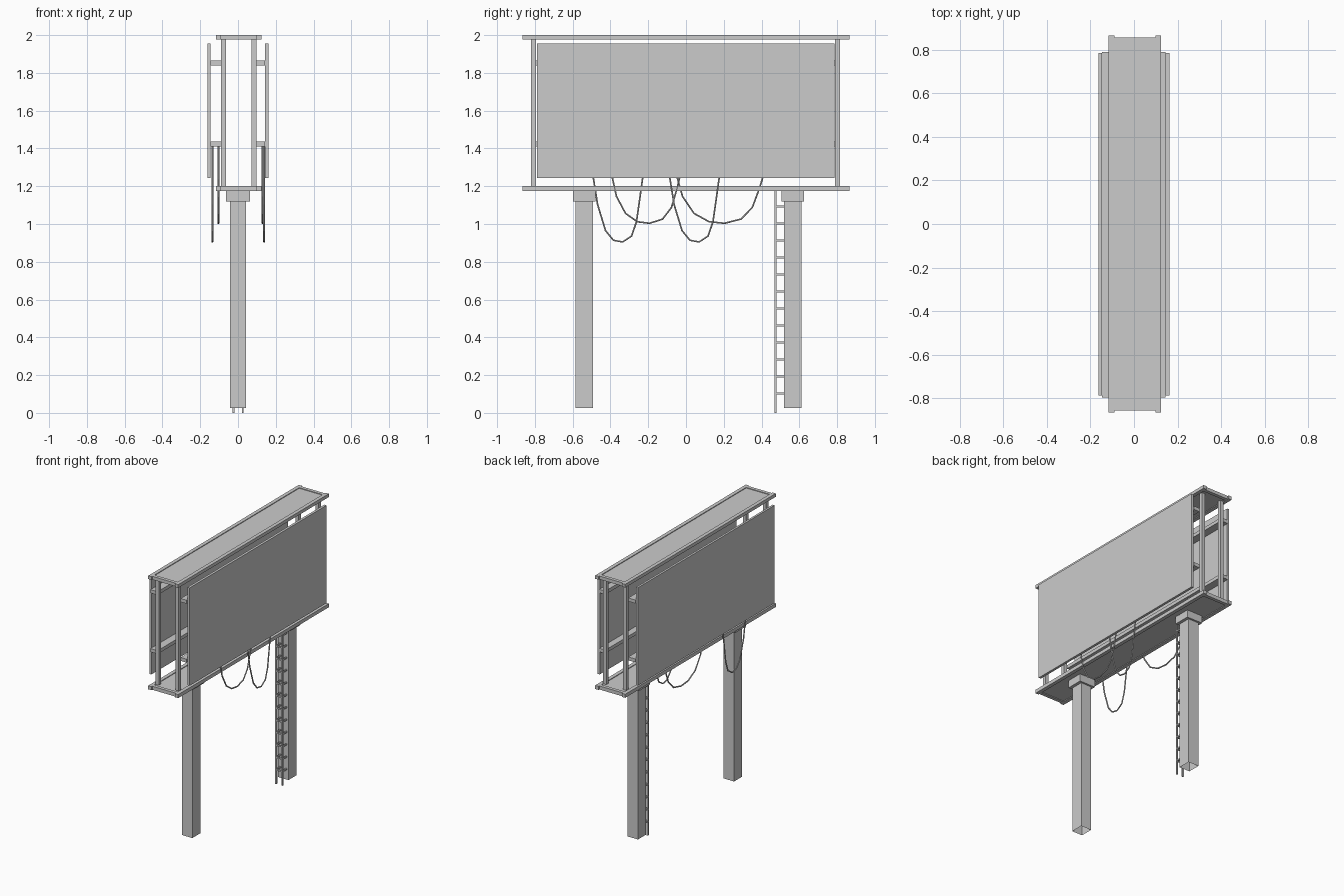
import bpy, bmesh

if "Cube" in bpy.data.objects:
    bpy.data.objects.remove(bpy.data.objects["Cube"])


def box(bm, x0, x1, y0, y1, z0, z1, open_bottom=False):
    v = [bm.verts.new((x, y, z)) for z in (z0, z1)
         for x, y in ((x0, y0), (x1, y0), (x1, y1), (x0, y1))]
    for i in range(4):
        j = (i + 1) % 4
        bm.faces.new((v[i], v[j], v[j + 4], v[i + 4]))
    bm.faces.new(v[4:])
    if not open_bottom:
        bm.faces.new(v[3::-1])


def part(name, boxes, open_bottom=False):
    bm = bmesh.new()
    for b in boxes:
        box(bm, *b, open_bottom=open_bottom)
    me = bpy.data.meshes.new(name)
    bm.to_mesh(me)
    bm.free()
    ob = bpy.data.objects.new(name, me)
    bpy.context.collection.objects.link(ob)
    return ob


CX = 0.004  # frame sits slightly to the right

# Top and bottom platforms: side beams, end beams and a recessed plate
for name, z0, z1 in (("bottom", 1.174, 1.2), ("top", 1.976, 2.0)):
    part(name + "_side_beams", [
        (CX + a, CX + b, -0.866, 0.866, z0, z1)
        for a, b in ((-0.121, -0.094), (0.094, 0.121))])
    part(name + "_end_beams", [
        (CX - 0.094, CX + 0.094, a, b, z0, z1)
        for a, b in ((-0.857, -0.832), (0.832, 0.857))])
    part(name + "_plate", [
        (CX - 0.094, CX + 0.094, -0.832, 0.832, z0 + 0.005, z1 - 0.005)])

# Corner uprights
part("frame_uprights", [
    (CX + a, CX + b, c, d, 1.2, 1.976)
    for a, b in ((-0.093, -0.067), (0.067, 0.093))
    for c, d in ((-0.82, -0.794), (0.788, 0.814))])

# Display panels and the long rails that carry them
for side, x0, x1, r0, r1 in (("right", 0.144, 0.162, 0.096, 0.144),
                             ("left", -0.162, -0.146, -0.146, -0.089)):
    part(side + "_panel", [(x0, x1, -0.788, 0.786, 1.244, 1.956)])
    part(side + "_panel_rails", [
        (r0, r1, -0.797, 0.791, z, z + 0.025) for z in (1.411, 1.84)])

# Support posts (open at the bottom) with wider caps
for name, y in (("near", -0.539), ("far", 0.566)):
    part(name + "_post", [(-0.042, 0.042, y - 0.046, y + 0.046, 0.026, 1.12)],
         open_bottom=True)
    part(name + "_post_cap", [(-0.064, 0.064, y - 0.06, y + 0.06, 1.12, 1.174)])

# Ladder: two rails, rungs, and stand-offs to the post
RAILS = ((-0.028, -0.019), (0.021, 0.03))
part("ladder_rails", [(a, b, 0.468, 0.479, 0, 1.174) for a, b in RAILS])
levels = [0.103 + 0.09 * i for i in range(12)]
part("ladder_rungs", [
    (-0.019, 0.021, 0.469, 0.478, z - 0.005, z + 0.005) for z in levels])
part("ladder_standoffs", [
    (a, b, 0.479, 0.52, z - 0.005, z + 0.005) for a, b in RAILS for z in levels])

# Hanging cables: two sag profiles, each used once per side
DEEP = [(-0.51, 1.411), (-0.49, 1.24), (-0.468, 1.103), (-0.426, 0.965),
        (-0.384, 0.914), (-0.336, 0.905), (-0.288, 0.936), (-0.262, 1.013),
        (-0.23, 1.24), (-0.213, 1.411)]
SHALLOW = [(-0.405, 1.411), (-0.389, 1.24), (-0.368, 1.146), (-0.32, 1.056),
           (-0.257, 1.012), (-0.193, 1.004), (-0.124, 1.026), (-0.077, 1.088),
           (-0.05, 1.18), (-0.035, 1.24), (-0.01, 1.411)]


def cable(name, x, profile, scale=1.0, shift=0.0):
    cu = bpy.data.curves.new(name, "CURVE")
    cu.dimensions = "3D"
    cu.bevel_depth = 0.005
    cu.bevel_resolution = 1
    sp = cu.splines.new("POLY")
    sp.points.add(len(profile) - 1)
    for p, (y, z) in zip(sp.points, profile):
        p.co = (x, y * scale + shift, z, 1)
        p.radius = 1
    sp.use_smooth = False
    ob = bpy.data.objects.new(name, cu)
    bpy.context.collection.objects.link(ob)


cable("left_deep_cable", -0.136, DEEP)
cable("right_deep_cable", 0.138, DEEP, shift=0.405)
cable("right_shallow_cable", 0.13, SHALLOW)
cable("left_shallow_cable", -0.104, SHALLOW, scale=1.27, shift=0.449)
